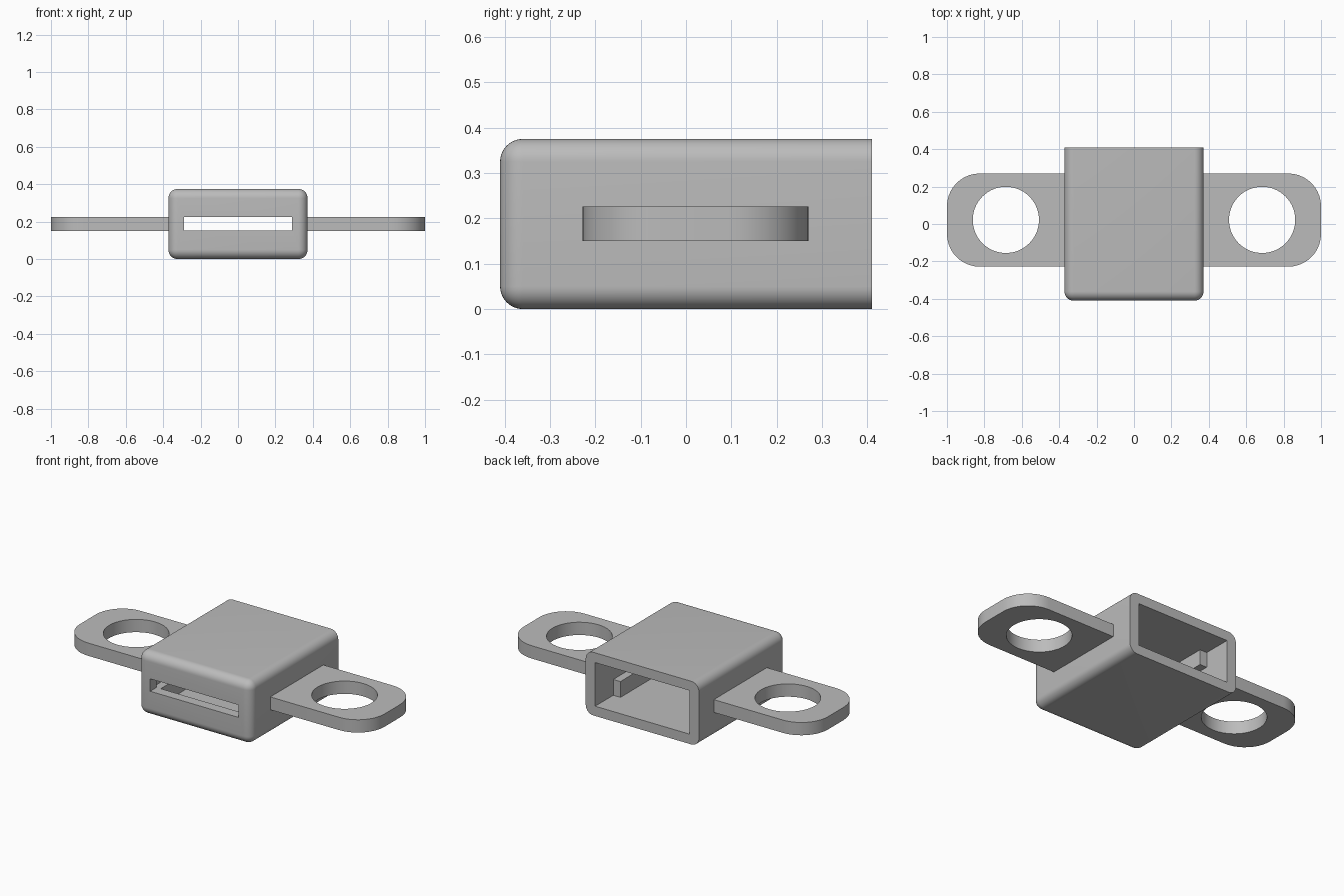
import bpy, bmesh
from mathutils import Matrix, Vector

cube = bpy.data.objects.get("Cube")
if cube:
    bpy.data.objects.remove(cube, do_unlink=True)

grey = bpy.data.materials.new("plain grey")
grey.use_nodes = True
colour = (0.5, 0.5, 0.5, 1)
grey.diffuse_color = colour
grey.node_tree.nodes["Principled BSDF"].inputs["Base Color"].default_value = colour


def make_object(name, bm):
    mesh = bpy.data.meshes.new(name)
    bmesh.ops.recalc_face_normals(bm, faces=bm.faces[:])
    bm.to_mesh(mesh)
    bm.free()
    obj = bpy.data.objects.new(name, mesh)
    bpy.context.collection.objects.link(obj)
    mesh.materials.append(grey)
    return obj


def box(name, low, high, radius=0, rounded=None):
    """Box between two corners; edges picked by the rule are rounded."""
    low, high = Vector(low), Vector(high)
    bm = bmesh.new()
    bmesh.ops.create_cube(bm, size=1)
    bmesh.ops.scale(bm, vec=high - low, verts=bm.verts)
    bmesh.ops.translate(bm, vec=(low + high) / 2, verts=bm.verts)
    if radius:
        edges = [e for e in bm.edges if rounded(*[v.co for v in e.verts])]
        bmesh.ops.bevel(bm, geom=edges, offset=radius, segments=10,
                        profile=0.5, affect='EDGES', clamp_overlap=True)
    return make_object(name, bm)


def cut(obj, cutter):
    mod = obj.modifiers.new("cut", 'BOOLEAN')
    mod.operation = 'DIFFERENCE'
    mod.solver = 'EXACT'
    mod.object = cutter
    activate(obj)
    bpy.ops.object.modifier_apply(modifier=mod.name)
    bpy.data.objects.remove(cutter, do_unlink=True)


def activate(obj):
    bpy.ops.object.select_all(action='DESELECT')
    obj.select_set(True)
    bpy.context.view_layer.objects.active = obj


def smooth(obj):
    activate(obj)
    bpy.ops.object.shade_smooth_by_angle(angle=0.6)


# Main sizes
W, D, H = 0.372, 0.41, 0.375
IN, FLOOR, CEIL = 0.31, 0.058, 0.317
GAP_LOW, GAP_HIGH = 0.152, 0.226

# Housing: rounded everywhere except around the open back
housing = box("housing", (-W, -D, 0), (W, D, H), 0.05,
              lambda a, b: not (a.y > 0 and b.y > 0))
cut(housing, box("cavity_cutter", (-IN, -0.35, FLOOR), (IN, D + 0.1, CEIL)))
cut(housing, box("slot_cutter", (-0.29, -D - 0.1, GAP_LOW), (0.29, -0.3, GAP_HIGH)))
smooth(housing)

for side, x in (("left", 1), ("right", -1)):
    # Mounting lug with a round hole
    ends = sorted((x * 0.35, x))
    lug = box(side + "_lug", (ends[0], -0.228, 0.15), (ends[1], 0.27, 0.226), 0.175,
              lambda a, b: abs(a.x) > 0.9 and abs(b.x) > 0.9 and abs(a.z - b.z) > 0.01)
    bm = bmesh.new()
    bmesh.ops.create_cone(bm, cap_ends=True, segments=64, radius1=0.177,
                          radius2=0.177, depth=0.4,
                          matrix=Matrix.Translation((x * 0.685, 0.022, 0.19)))
    cut(lug, make_object("hole_cutter", bm))
    smooth(lug)

    # Guide rails along the inner side wall, above and below the slot
    span = sorted((x * 0.263, x * (IN + 0.01)))
    for level, low, high in (("lower", FLOOR - 0.01, GAP_LOW),
                             ("upper", GAP_HIGH, CEIL + 0.01)):
        box(f"{side}_{level}_rail", (span[0], -0.36, low), (span[1], 0.24, high))
